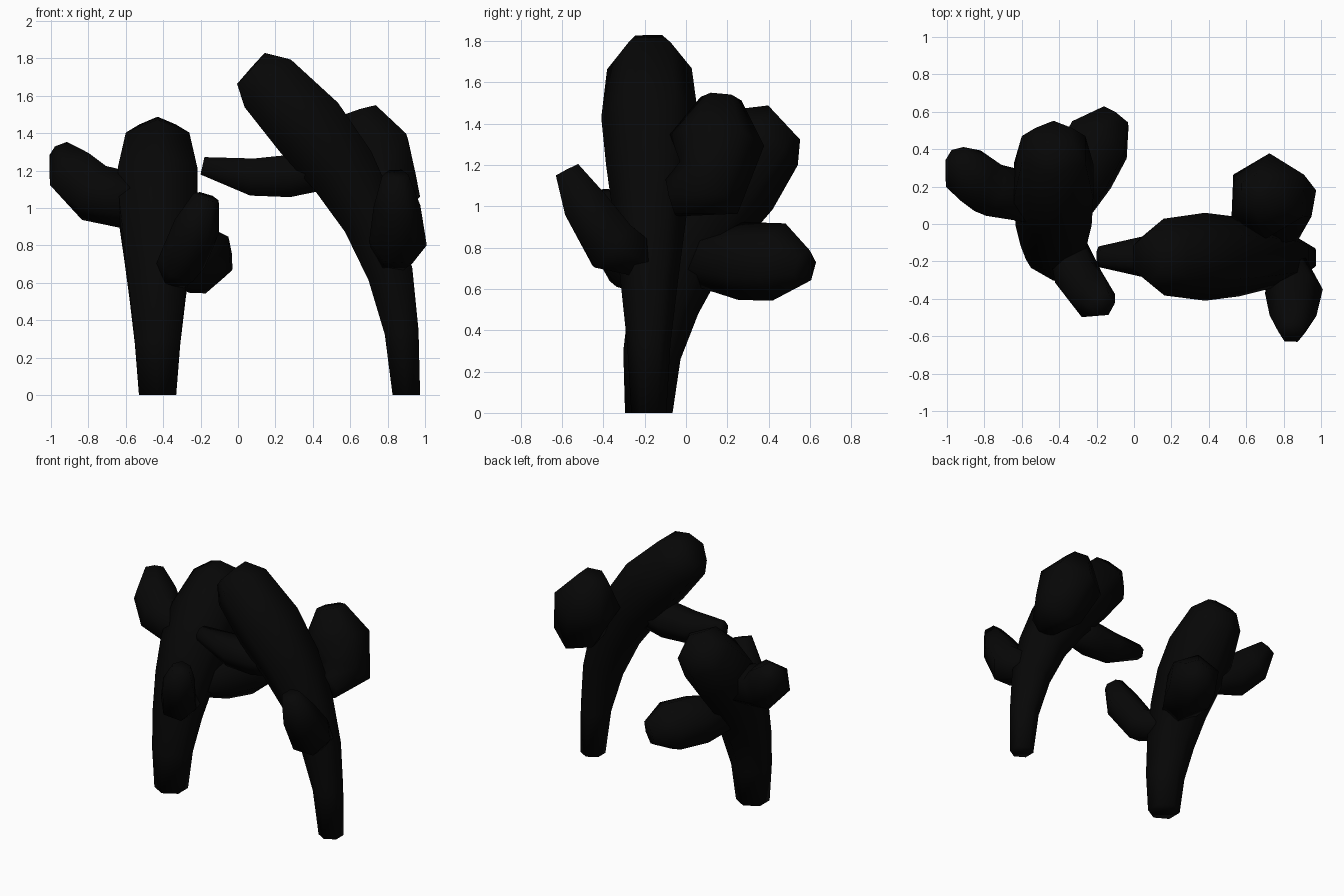
import bpy, bmesh, math
from mathutils import Vector

if "Cube" in bpy.data.objects:
    bpy.data.objects.remove(bpy.data.objects["Cube"])

black = bpy.data.materials.new("soft_black")
black.diffuse_color = (0.002, 0.002, 0.002, 1)
black.use_nodes = True
black.node_tree.nodes["Principled BSDF"].inputs["Base Color"].default_value = black.diffuse_color


def limb(name, rings, ref, grounded=False):
    """Six-sided tapered tube through (x, y, z, radius) rings; ref aims one corner."""
    pts = [Vector(r[:3]) for r in rings]
    bm = bmesh.new()
    loops = []
    for i, p in enumerate(pts):
        t = Vector((0, 0, 0))
        if i > 0:
            t += (p - pts[i - 1]).normalized()
        if i < len(pts) - 1:
            t += (pts[i + 1] - p).normalized()
        t.normalize()
        if grounded and i == 0:
            t = Vector((0, 0, 1))
        u = Vector(ref)
        u = (u - t * u.dot(t)).normalized()
        v = t.cross(u)
        loops.append([bm.verts.new(p + rings[i][3] * (u * math.cos(k * math.pi / 3) + v * math.sin(k * math.pi / 3)))
                      for k in range(6)])
    for a, b in zip(loops, loops[1:]):
        for k in range(6):
            n = (k + 1) % 6
            bm.faces.new((a[k], a[n], b[n], b[k]))
    bm.faces.new(loops[0][::-1])
    bm.faces.new(loops[-1])
    bmesh.ops.recalc_face_normals(bm, faces=bm.faces)
    for f in bm.faces:
        f.smooth = True
    me = bpy.data.meshes.new(name)
    bm.to_mesh(me)
    bm.free()
    me.materials.append(black)
    ob = bpy.data.objects.new(name, me)
    bpy.context.collection.objects.link(ob)


X, Y, Z = (1, 0, 0), (0, 1, 0), (0, 0, 1)

# Left plant: trunk leaning backwards
limb("left_trunk", [(-.43, -.18, 0, .115), (-.43, -.165, .28, .14), (-.43, -.105, .53, .172),
                    (-.43, -.02, .76, .205), (-.43, .09, .96, .235), (-.43, .23, 1.14, .245),
                    (-.43, .40, 1.335, .196), (-.43, .475, 1.405, .113)], Y, True)
# Left plant: arms
limb("left_side_arm", [(-.5, .13, 1.02, .15), (-.77, .185, 1.08, .16),
                       (-.875, .26, 1.18, .155), (-.945, .355, 1.305, .07)], Z)
limb("left_back_arm", [(-.4, .0, .75, .12), (-.28, .27, .735, .19),
                       (-.185, .45, .73, .19), (-.095, .575, .70, .09)], (1, 0, -.4))
limb("left_front_arm", [(-.36, -.1, .64, .1), (-.3, -.28, .71, .13),
                        (-.22, -.39, .9, .125), (-.17, -.43, 1.06, .07)], X)

# Right plant: trunk leaning to the left
limb("right_trunk", [(.9, -.18, 0, .085), (.875, -.18, .335, .105), (.815, -.178, .645, .14),
                     (.71, -.175, .935, .175), (.56, -.175, 1.2, .212), (.38, -.175, 1.43, .235),
                     (.16, -.177, 1.665, .205), (.07, -.18, 1.745, .128)], Y, True)
# Right plant: arms
limb("right_side_arm", [(.5, -.175, 1.2, .11), (.27, -.175, 1.17, .13),
                        (.075, -.175, 1.165, .115), (-.19, -.175, 1.225, .055)], Y)
limb("right_back_arm", [(.78, -.07, 1.04, .1), (.8, .11, 1.09, .19),
                        (.715, .15, 1.32, .23), (.655, .17, 1.52, .1)], Y)
limb("right_front_arm", [(.82, -.2, .74, .1), (.855, -.36, .81, .155),
                         (.85, -.49, 1.01, .125), (.84, -.575, 1.175, .07)], X)
